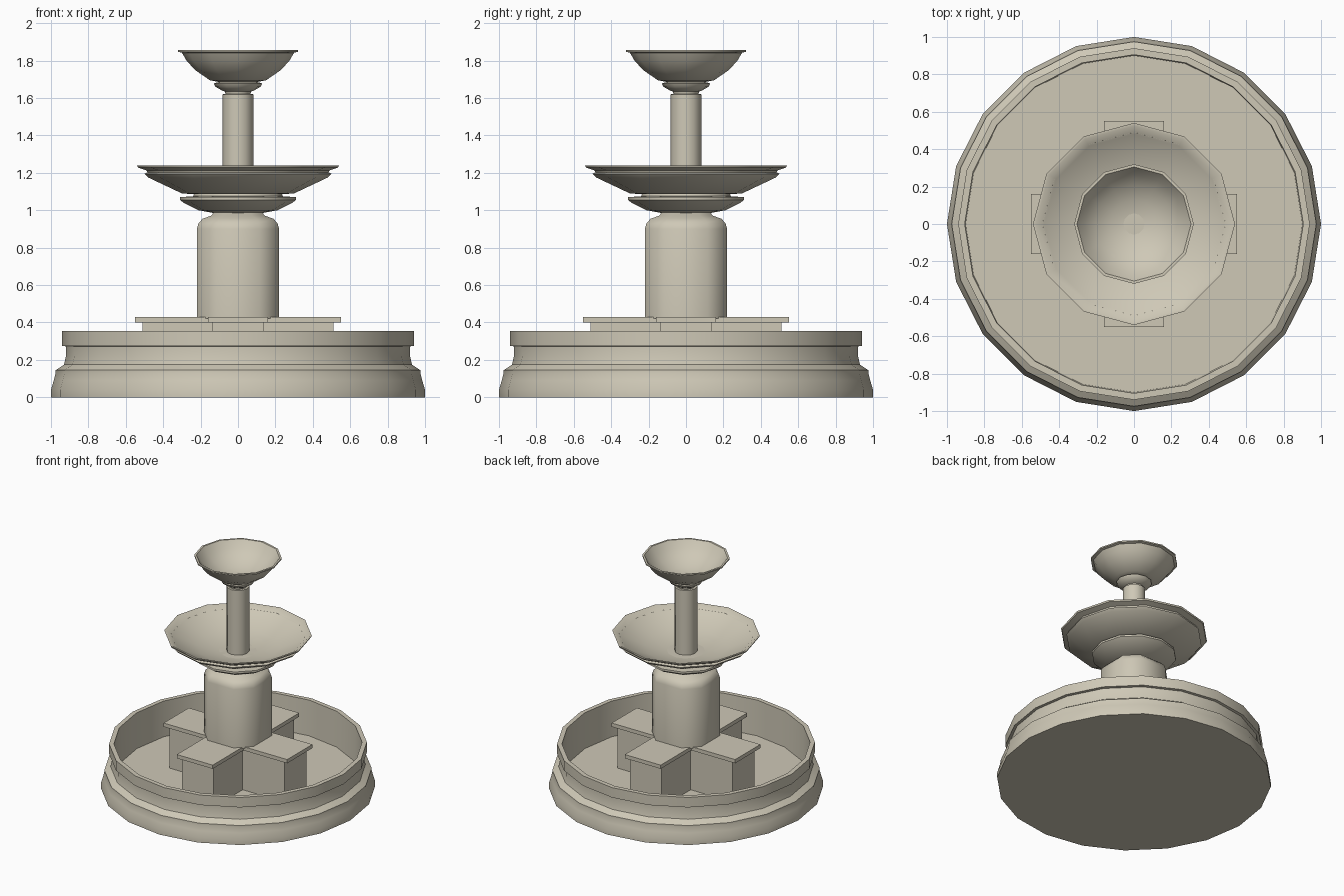
import bpy, bmesh
from math import cos, sin, pi, radians

cube = bpy.data.objects.get("Cube")
if cube:
    bpy.data.objects.remove(cube, do_unlink=True)

stone = bpy.data.materials.new("warm_grey_stone")
stone.use_nodes = True
COLOUR = (0.62, 0.58, 0.47, 1)
stone.diffuse_color = COLOUR
stone.node_tree.nodes["Principled BSDF"].inputs["Base Color"].default_value = COLOUR


def finish(bm, name, angle):
    bmesh.ops.remove_doubles(bm, verts=bm.verts, dist=1e-5)
    bmesh.ops.recalc_face_normals(bm, faces=bm.faces)
    mesh = bpy.data.meshes.new(name)
    bm.to_mesh(mesh)
    bm.free()
    mesh.materials.append(stone)
    obj = bpy.data.objects.new(name, mesh)
    bpy.context.collection.objects.link(obj)
    bpy.ops.object.select_all(action='DESELECT')
    obj.select_set(True)
    bpy.context.view_layer.objects.active = obj
    bpy.ops.object.shade_smooth_by_angle(angle=radians(angle))
    return obj


def loft(name, outline, profile, angle=40):
    """Stack scaled copies of an outline; profile holds (scale, height)."""
    bm = bmesh.new()
    rings = [[bm.verts.new((x * s, y * s, z)) for x, y in outline] for s, z in profile]
    n = len(outline)
    for low, high in zip(rings, rings[1:]):
        for i in range(n):
            j = (i + 1) % n
            bm.faces.new((low[i], low[j], high[j], high[i]))
    bm.faces.new(rings[0][::-1])
    bm.faces.new(rings[-1])
    return finish(bm, name, angle)


def polygon(sides):
    return [(cos(2 * pi * i / sides), sin(2 * pi * i / sides)) for i in range(sides)]


def four_way(points):
    """Repeat a run of points about the z axis in quarter turns."""
    out = []
    for _ in range(4):
        out += points
        points = [(-y, x) for x, y in points]
    return out


def cross(reach, half):
    return four_way([(reach, -half), (reach, half), (half, half)])


# Moulded basin with a flat floor
loft("basin", polygon(20), [
    (1, 0), (1, .04), (.985, .09), (.975, .13), (.975, .145), (.93, .175),
    (.92, .22), (.92, .272), (.94, .275), (.94, .355), (.905, .355), (.9, .07)])

# Cross-shaped plinth and its overhanging slab
loft("plinth", cross(.51, .14), [(1, .06), (1, .40)])
loft("plinth_slab", cross(.55, .16), [(1, .40), (1, .43)])

# Square pillar with broad chamfers and a rounded shoulder
loft("pillar", four_way([(.22, -.115), (.22, .115)]), [
    (1, .42), (1, .90), (.96, .93), (.86, .955), (.66, .97), (.58, .99)], 50)

# Collar below the large bowl
ring = polygon(12)
loft("collar", ring, [
    (.125, .96), (.13, .985), (.21, 1.0), (.29, 1.04), (.31, 1.055),
    (.31, 1.07), (.24, 1.075), (.23, 1.10)])

# Large bowl
loft("large_bowl", ring, [
    (.22, 1.085), (.30, 1.09), (.48, 1.175), (.50, 1.195), (.485, 1.203),
    (.49, 1.213), (.535, 1.228), (.54, 1.24), (.525, 1.24), (.48, 1.205),
    (.30, 1.13), (.14, 1.10), (.05, 1.10)])

# Upper stem and its neck mouldings
loft("stem", ring, [(.083, 1.09), (.083, 1.62), (.06, 1.622)])
loft("neck", ring, [
    (.065, 1.615), (.07, 1.635), (.085, 1.64), (.12, 1.66), (.13, 1.678),
    (.105, 1.685), (.10, 1.70)])

# Small top bowl
loft("small_bowl", ring, [
    (.10, 1.685), (.15, 1.695), (.23, 1.75), (.275, 1.80), (.30, 1.842),
    (.32, 1.847), (.32, 1.857), (.305, 1.857), (.265, 1.80), (.21, 1.755),
    (.13, 1.71), (.02, 1.695)])
